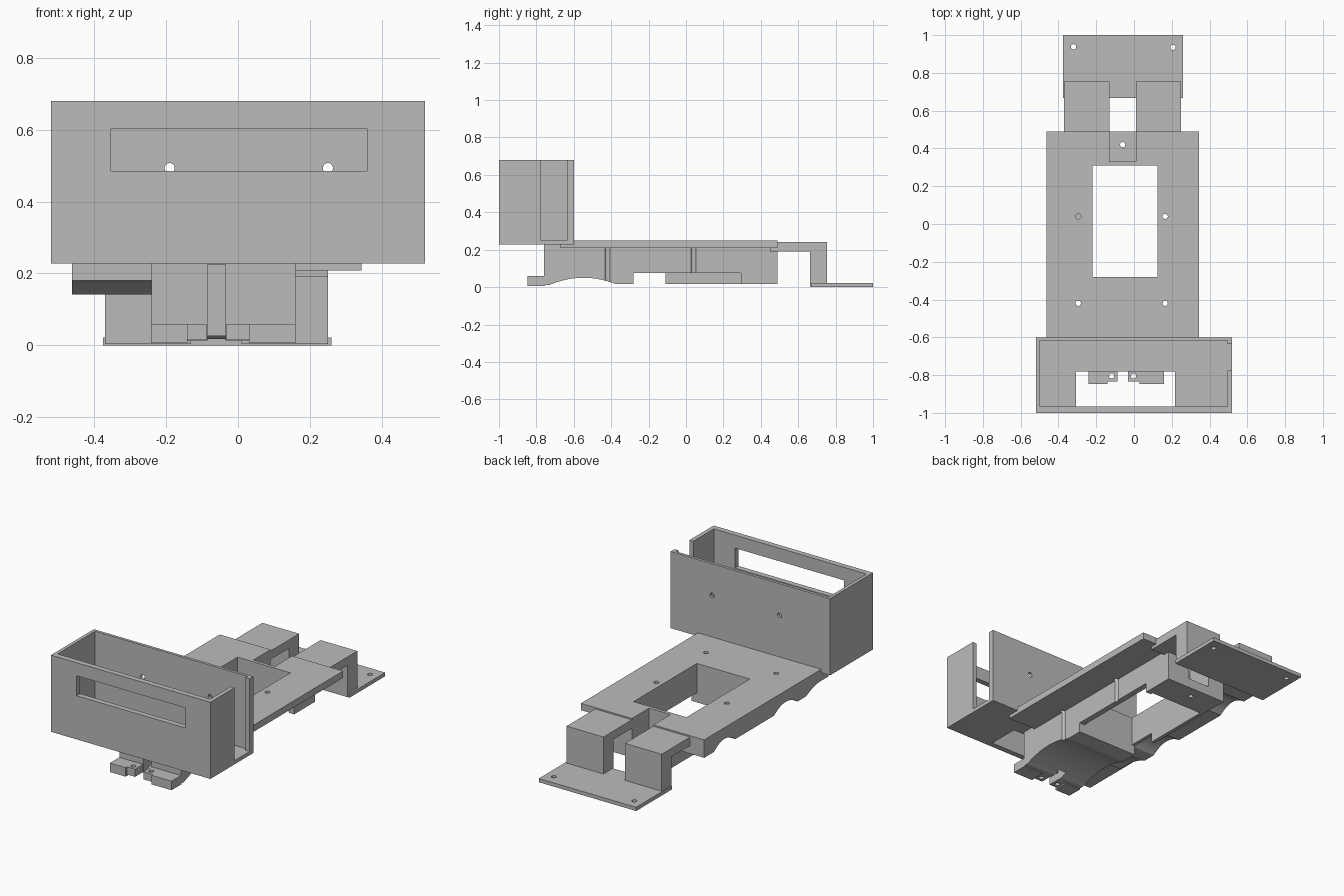
import bpy, bmesh, math
from mathutils import Matrix

cube = bpy.data.objects.get("Cube")
if cube:
    bpy.data.objects.remove(cube)

grey = bpy.data.materials.new("plain_grey")
grey.use_nodes = True
grey.diffuse_color = (0.5, 0.5, 0.5, 1)
grey.node_tree.nodes["Principled BSDF"].inputs["Base Color"].default_value = (0.5, 0.5, 0.5, 1)


def finish(name, bm):
    bmesh.ops.recalc_face_normals(bm, faces=bm.faces)
    mesh = bpy.data.meshes.new(name)
    bm.to_mesh(mesh)
    bm.free()
    mesh.materials.append(grey)
    obj = bpy.data.objects.new(name, mesh)
    bpy.context.scene.collection.objects.link(obj)
    return obj


def box(name, x0, x1, y0, y1, z0, z1):
    bm = bmesh.new()
    bmesh.ops.create_cube(bm, size=1)
    for v in bm.verts:
        v.co = (x1 if v.co.x > 0 else x0, y1 if v.co.y > 0 else y0, z1 if v.co.z > 0 else z0)
    return finish(name, bm)


def prism(name, outline, x0, x1):
    """Extrude a y-z outline along x."""
    bm = bmesh.new()
    face = bm.faces.new([bm.verts.new((x0, y, z)) for y, z in outline])
    moved = bmesh.ops.extrude_face_region(bm, geom=[face])["geom"]
    bmesh.ops.translate(bm, vec=(x1 - x0, 0, 0), verts=[g for g in moved if isinstance(g, bmesh.types.BMVert)])
    return finish(name, bm)


def drill(x, y, z, length, axis="Z", radius=0.014):
    bm = bmesh.new()
    turn = Matrix.Rotation(math.pi / 2, 4, "X") if axis == "Y" else Matrix()
    bmesh.ops.create_cone(bm, cap_ends=True, segments=20, radius1=radius, radius2=radius,
                          depth=length, matrix=Matrix.Translation((x, y, z)) @ turn)
    return finish("drill_cutter", bm)


def cut(obj, cutters):
    for c in cutters:
        c.hide_render = True
        mod = obj.modifiers.new("cut", "BOOLEAN")
        mod.operation, mod.solver, mod.object = "DIFFERENCE", "EXACT", c
    bpy.context.view_layer.update()
    mesh = bpy.data.meshes.new_from_object(obj.evaluated_get(bpy.context.evaluated_depsgraph_get()))
    obj.modifiers.clear()
    obj.data = mesh
    for c in cutters:
        bpy.data.objects.remove(c)


def arc(y0, y1, z0, z1, rise, steps=14):
    """Shallow arch between two points."""
    pts = []
    for i in range(steps + 1):
        t = i / steps
        pts.append((y0 + (y1 - y0) * t, z0 + (z1 - z0) * t + rise * (1 - (2 * t - 1) ** 2)))
    return pts


# Open-topped tray with window, side slot and floor opening
tray = box("front_tray", -0.52, 0.52, -1, -0.6, 0.228, 0.68)
cut(tray, [
    box("cavity", -0.5, 0.495, -0.967, -0.617, 0.25, 0.8),
    box("window", -0.353, 0.358, -1.1, -0.9, 0.485, 0.603),
    box("slot", 0.45, 0.6, -0.775, -0.635, 0.25, 0.8),
    box("floor_opening", -0.307, 0.217, -0.967, -0.78, 0.1, 0.3),
    drill(-0.19, -0.6, 0.493, 0.2, "Y"),
    drill(0.25, -0.6, 0.493, 0.2, "Y"),
])


def plate_holes():
    return [drill(0.165, 0.04, 0.1, 0.6), drill(0.165, -0.42, 0.1, 0.6),
            drill(-0.295, -0.42, 0.1, 0.6), drill(-0.295, 0.04, 0.25, 0.16)]


def well():
    return box("well_cutter", -0.22, 0.125, -0.28, 0.31, -0.1, 0.4)


def notch():
    return box("notch_cutter", -0.13, 0.01, 0.33, 0.6, 0.075, 0.4)


# Main deck plate
deck = box("deck_plate", -0.462, 0.343, -0.61, 0.49, 0.208, 0.248)
cut(deck, [well(), notch()] + plate_holes())
box("deck_lip", -0.462, 0.343, -0.67, -0.6, 0.208, 0.235)

# Central body with the arched underside
outline = ([(-0.76, 0.235), (-0.76, 0.012)] + arc(-0.73, -0.38, 0.012, 0.018, 0.035)
           + [(0.49, 0.018), (0.49, 0.24), (-0.61, 0.24), (-0.61, 0.235)])
body = prism("central_body", outline, -0.24, 0.16)
cut(body, [
    well(), notch(),
    box("left_relief", 0.1, 0.3, -0.28, 0.295, -0.1, 0.075),
    box("right_relief", -0.4, -0.2, -0.28, -0.11, -0.1, 0.075),
    box("groove", -0.085, -0.035, -0.9, -0.69, -0.1, 0.225),
    drill(-0.06, 0.42, 0.05, 0.4),
] + plate_holes())

# Scalloped rail below the right edge of the deck
rail_outline = ([(-0.67, 0.22), (-0.67, 0.18)] + arc(-0.62, -0.46, 0.18, 0.142, 0.012)
                + arc(-0.38, -0.16, 0.142, 0.142, 0.04)
                + arc(0.2, 0.4, 0.142, 0.142, 0.04) + [(0.49, 0.142), (0.49, 0.22)])
rail = prism("scalloped_rail", rail_outline, -0.462, -0.235)
cut(rail, [drill(-0.295, -0.42, 0.1, 0.6), drill(-0.295, 0.04, 0.25, 0.16)])

# Front screw tabs, mirrored about the groove
for side, sign, outer, step in (("right", -1, -0.242, -0.14), ("left", 1, 0.16, 0.03)):
    inner = -0.06 + sign * 0.027
    tab = box(side + "_tab_outer", min(step, outer), max(step, outer), -0.848, -0.755, 0.007, 0.06)
    ear = box(side + "_tab_inner", min(step, inner), max(step, inner), -0.835, -0.755, 0.015, 0.06)
    for part in (tab, ear):
        cut(part, [drill(-0.06 + sign * 0.058, -0.805, 0.05, 0.3)])

# Rear arms stepping down to the foot
arm_outline = [(0.45, 0.19), (0.663, 0.19), (0.663, 0.004), (0.755, 0.004), (0.755, 0.24), (0.45, 0.24)]
for name, x0, x1 in (("right_rear_arm", -0.37, -0.13), ("left_rear_arm", 0.01, 0.25)):
    prism(name, arm_outline, x0, x1)

# Rear foot plate
foot = box("rear_foot", -0.375, 0.26, 0.668, 1, 0, 0.022)
cut(foot, [drill(-0.32, 0.938, 0, 0.2), drill(0.207, 0.935, 0, 0.2)])
